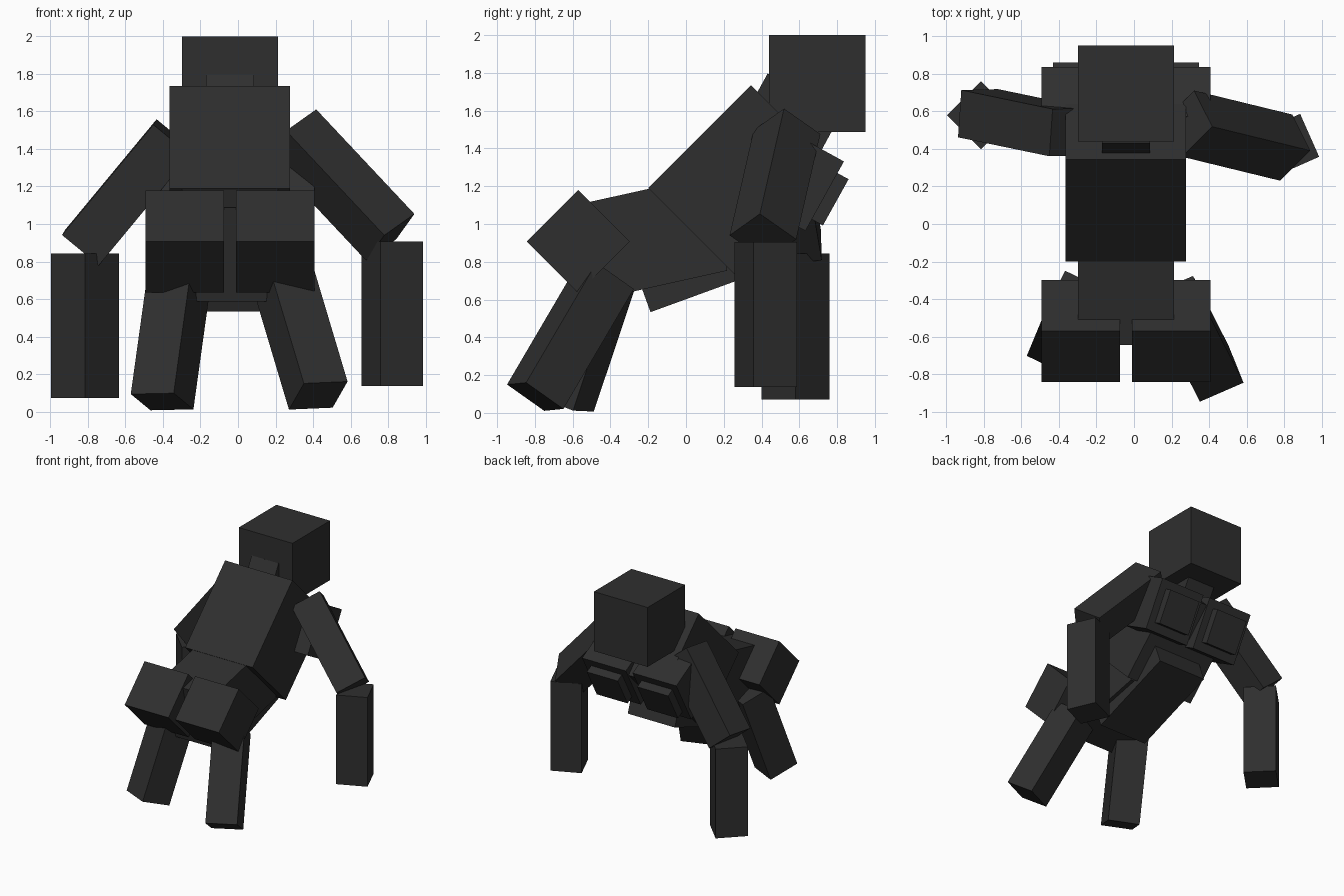
import bpy
import bmesh
from math import radians, sin, cos
from mathutils import Matrix, Vector

if "Cube" in bpy.data.objects:
    bpy.data.objects.remove(bpy.data.objects["Cube"])

fur = bpy.data.materials.new("dark_fur")
fur.diffuse_color = (0.028, 0.028, 0.028, 1)
fur.use_nodes = True
fur.node_tree.nodes["Principled BSDF"].inputs["Base Color"].default_value = fur.diffuse_color


def box(name, center, size, ax=(1, 0, 0), ay=(0, 1, 0)):
    """Box of the given size whose local x and y follow ax and ay."""
    x = Vector(ax).normalized()
    z = x.cross(Vector(ay)).normalized()
    y = z.cross(x)
    rot = Matrix((x, y, z)).transposed().to_4x4()
    mesh = bpy.data.meshes.new(name)
    bm = bmesh.new()
    bmesh.ops.create_cube(bm, size=1, matrix=Matrix.Diagonal((*size, 1)))
    bm.to_mesh(mesh)
    bm.free()
    mesh.materials.append(fur)
    obj = bpy.data.objects.new(name, mesh)
    obj.matrix_world = Matrix.Translation(center) @ rot
    bpy.context.collection.objects.link(obj)
    return obj


def pitched(name, center, size, angle):
    """Box tilted about the x axis."""
    a = radians(angle)
    return box(name, center, size, ay=(0, cos(a), sin(a)))


MID = -0.043   # body centre line
LIMB = 0.254   # limb thickness

# Head, neck and body
box("head", (MID, 0.695, 1.744), (0.513, 0.513, 0.513))
pitched("neck", (MID, 0.531, 1.514), (0.257, 0.40, 0.445), 61.3)
pitched("torso", (MID, 0.30, 1.235), (0.643, 0.77, 0.643), 45)
pitched("belly", (MID, 0.108, 0.846), (0.45, 0.77, 0.385), 20)
pitched("pelvis", (MID, -0.213, 0.920), (0.513, 0.77, 0.513), 12.5)

# Paired chest pads with raised plates, and rump blocks
for side, s in (("right", 1), ("left", -1)):
    x = MID + s * 0.241
    pitched(side + "_chest_pad", (x, 0.603, 1.22), (0.418, 0.42, 0.30), 61)
    pitched(side + "_chest_plate", (x, 0.749, 1.139), (0.295, 0.28, 0.10), 61)
    pitched(side + "_rump", (x, -0.57, 0.907), (0.418, 0.385, 0.385), 45)

# Arms
box("right_upper_arm", (0.55, 0.471, 1.208), (LIMB, LIMB, 0.775),
    (-0.155, -0.155, -0.11), (-0.095, 0.20, -0.135))
box("right_forearm", (0.822, 0.422, 0.521), (0.25, 0.25, 0.77),
    (0.228, 0.101, 0), (-0.101, 0.228, 0))
box("left_upper_arm", (-0.588, 0.54, 1.169), (LIMB, LIMB, 0.77),
    (0.198, 0.005, -0.163), (0.017, 0.245, 0.028))
box("left_forearm", (-0.816, 0.58, 0.457), (0.256, 0.256, 0.771),
    (1, 1, 0), (-1, 1, 0))

# Legs
box("right_leg", (0.333, -0.612, 0.403), (LIMB, LIMB, 0.76),
    (0.23, 0.10, 0.01), (-0.079, 0.195, -0.138))
box("left_leg", (-0.355, -0.531, 0.410), (LIMB, LIMB, 0.76),
    (0.229, -0.11, 0.005), (0.106, 0.21, -0.085))
